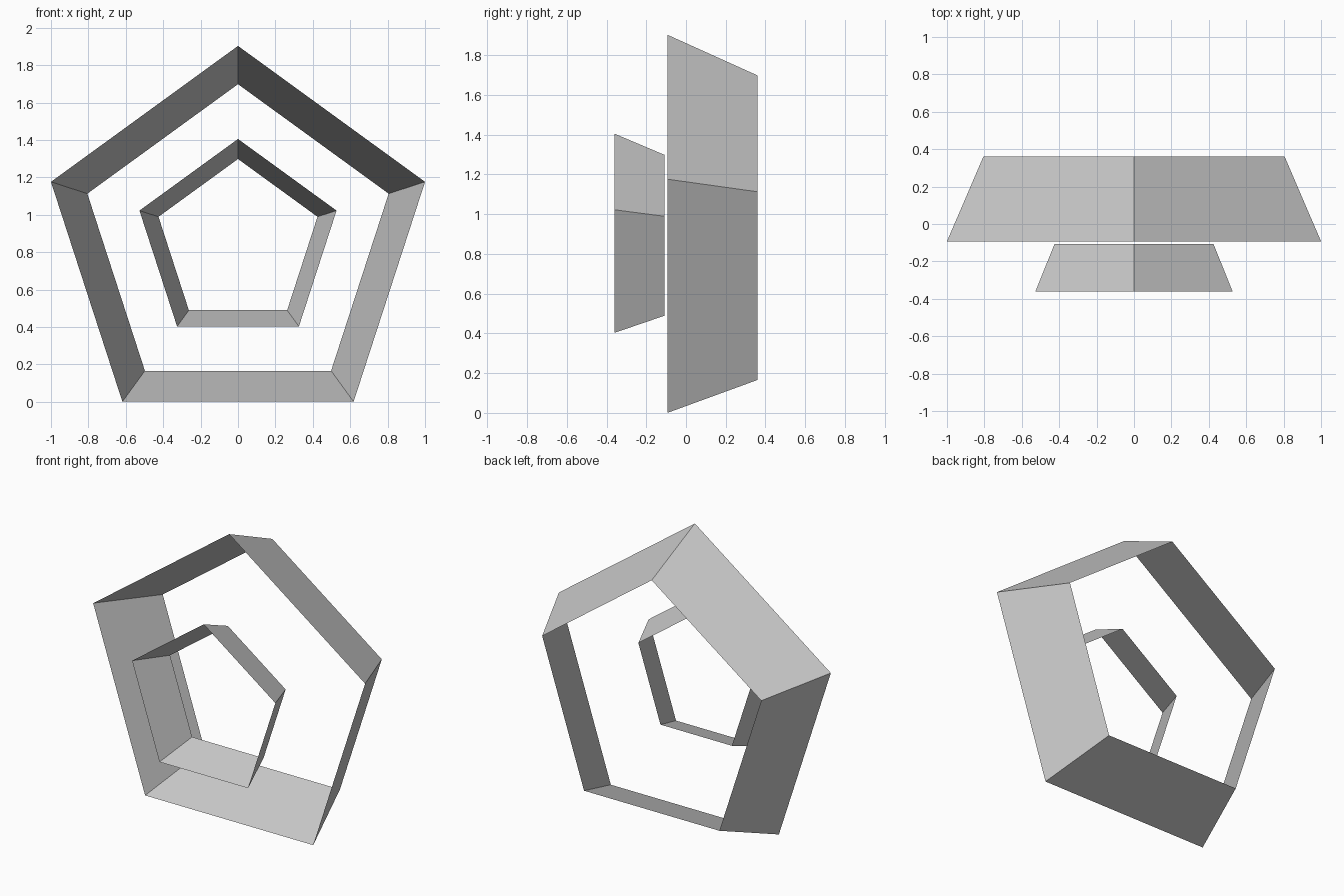
import bpy
import bmesh
from math import sin, cos, tau

cube = bpy.data.objects.get("Cube")
if cube:
    bpy.data.objects.remove(cube, do_unlink=True)

SIDES = 5
CENTRE_Z = 0.851

# Plain light grey for both bands
grey = bpy.data.materials.new("light grey")
grey.use_nodes = True
colour = (0.6, 0.6, 0.6, 1.0)
grey.diffuse_color = colour
grey.node_tree.nodes["Principled BSDF"].inputs["Base Color"].default_value = colour


def tapered_band(name, front, back):
    """Open five-sided band; front and back are (radius, y) pairs."""
    bm = bmesh.new()
    rings = []
    for radius, y in (front, back):
        angles = [tau * i / SIDES for i in range(SIDES)]
        rings.append([bm.verts.new((radius * sin(a), y, CENTRE_Z + radius * cos(a)))
                      for a in angles])
    near, far = rings
    for i in range(SIDES):
        j = (i + 1) % SIDES
        bm.faces.new((near[i], far[i], far[j], near[j]))
    mesh = bpy.data.meshes.new(name)
    bm.to_mesh(mesh)
    bm.free()
    mesh.materials.append(grey)
    band = bpy.data.objects.new(name, mesh)
    bpy.context.collection.objects.link(band)
    return band


# Wide band behind, narrow band in front, both narrowing towards the back
tapered_band("large_pentagon_band", (1.0515, -0.093), (0.847, 0.36))
tapered_band("small_pentagon_band", (0.554, -0.36), (0.447, -0.107))
